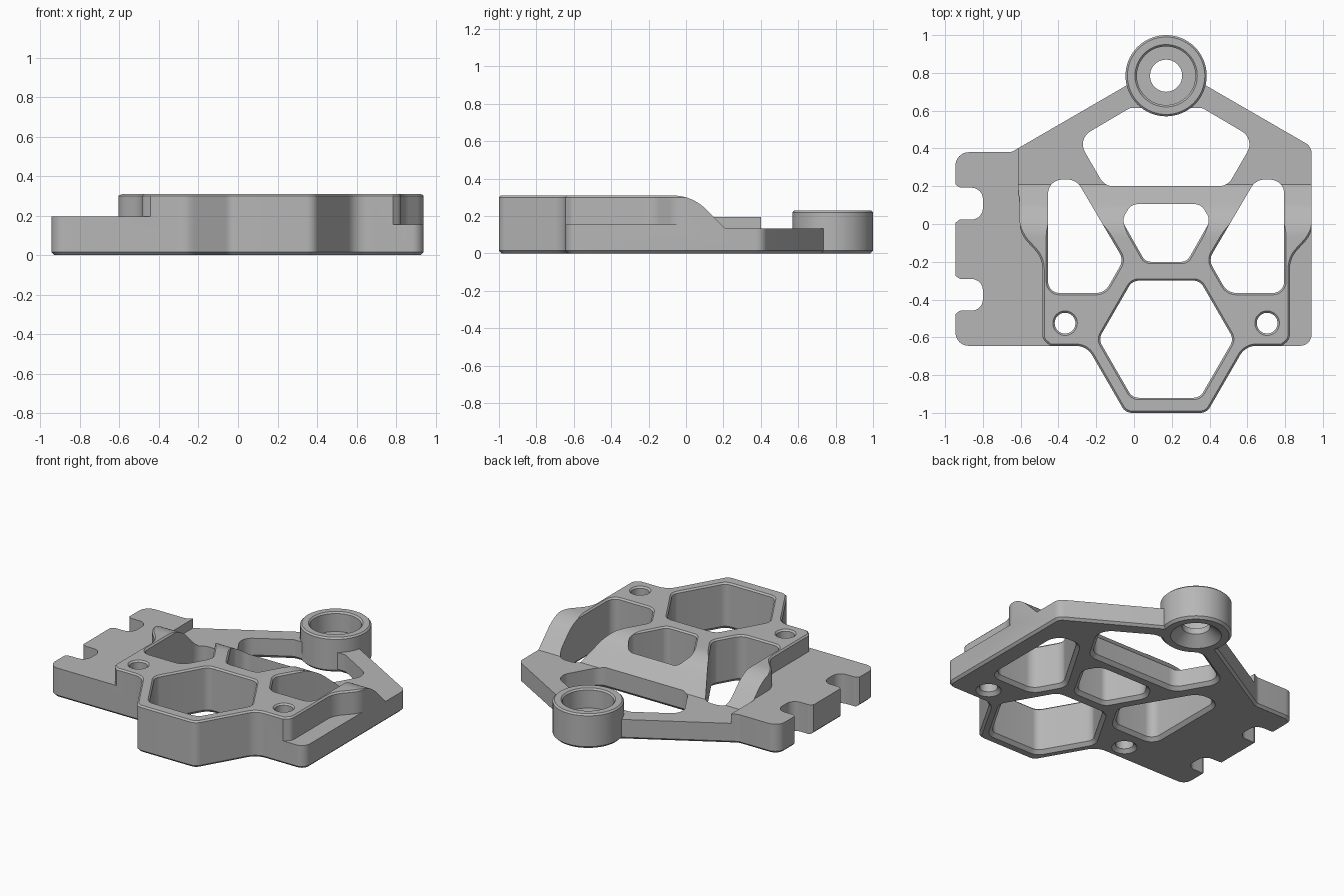
import bpy, bmesh, math
from mathutils import Vector, Matrix

cube = bpy.data.objects.get("Cube")
if cube:
    bpy.data.objects.remove(cube, do_unlink=True)

AXIS = 0.17    # symmetry line of the frame
TOP = 0.31

grey = bpy.data.materials.new("plain grey")
grey.use_nodes = True
grey.diffuse_color = (0.47, 0.47, 0.47, 1)
grey.node_tree.nodes["Principled BSDF"].inputs["Base Color"].default_value = (0.47, 0.47, 0.47, 1)


def rounded(corners, steps=8):
    """Corners (x, y, radius) to a counter-clockwise outline with arcs."""
    out = []
    n = len(corners)
    for i, (x, y, r) in enumerate(corners):
        p = Vector((x, y))
        a = Vector(corners[i - 1][:2]) - p
        b = Vector(corners[(i + 1) % n][:2]) - p
        if r == 0:
            out.append(p)
            continue
        half = a.angle(b) / 2
        t = min(r / math.tan(half), 0.49 * a.length, 0.49 * b.length)
        a.normalize()
        b.normalize()
        centre = p + (a + b).normalized() * t / math.cos(half)
        s, e = p + a * t - centre, p + b * t - centre
        a0 = math.atan2(s.y, s.x)
        turn = (math.atan2(e.y, e.x) - a0 + math.pi) % math.tau - math.pi
        for k in range(steps + 1):
            ang = a0 + turn * k / steps
            out.append(centre + s.length * Vector((math.cos(ang), math.sin(ang))))
    area = sum(p.cross(q) for p, q in zip(out, out[1:] + out[:1]))
    return out if area > 0 else out[::-1]


def circle(x, y, r, steps=48):
    return [Vector((x + r * math.cos(math.tau * k / steps),
                    y + r * math.sin(math.tau * k / steps))) for k in range(steps)]


def grow(pts, d):
    """Offset an outline outwards by d."""
    res = []
    for i, p in enumerate(pts):
        e1 = (p - pts[i - 1]).normalized()
        e2 = (pts[(i + 1) % len(pts)] - p).normalized()
        n1, n2 = Vector((e1.y, -e1.x)), Vector((e2.y, -e2.x))
        res.append(p + (n1 + n2) * d / (1 + n1.dot(n2)))
    return res


def prism(name, pts, levels, matrix=None):
    """Stack offset copies of an outline: levels are (z, offset)."""
    bm = bmesh.new()
    rings = [[bm.verts.new((p.x, p.y, z)) for p in grow(pts, d)] for z, d in levels]
    n = len(pts)
    for lo, hi in zip(rings, rings[1:]):
        for i in range(n):
            j = (i + 1) % n
            bm.faces.new((lo[i], lo[j], hi[j], hi[i]))
    bm.faces.new(rings[0][::-1])
    bm.faces.new(rings[-1])
    if matrix:
        bm.transform(matrix)
    bmesh.ops.recalc_face_normals(bm, faces=bm.faces)
    me = bpy.data.meshes.new(name)
    bm.to_mesh(me)
    bm.free()
    me.materials.append(grey)
    ob = bpy.data.objects.new(name, me)
    bpy.context.collection.objects.link(ob)
    return ob


def combine(target, tool, operation="DIFFERENCE"):
    tool.hide_render = True
    mod = target.modifiers.new("join", "BOOLEAN")
    mod.operation, mod.solver, mod.object = operation, "EXACT", tool
    bpy.context.view_layer.objects.active = target
    bpy.ops.object.modifier_apply(modifier=mod.name)
    bpy.data.objects.remove(tool, do_unlink=True)


def mirrored(corners):
    return [(2 * AXIS - x, y, r) for x, y, r in corners]


# Full outline at full height, chamfered
outline = [(-.945, -.645, .07), (-.25, -.645, .1), (-.045, -1, .06), (.385, -1, .06),
           (.59, -.645, .1), (.94, -.645, .06), (.94, .41, .06), (.17, .855, .1),
           (-.65, .38, .06), (-.945, .38, .07)]
frame = prism("bracket_frame", rounded(outline),
              [(0, -.015), (.015, 0), (TOP - .01, 0), (TOP, -.01)])

# Lowered side flanges with S-shaped shoulders
shoulder = [(-1.2, .6, 0), (-.605, .6, 0), (-.605, -.05, .15), (-.485, -.18, .15),
            (-.485, -.61, .05), (-.42, -.665, .05), (-.42, -1.2, 0), (-1.2, -1.2, 0)]
for side, floor in ((shoulder, .195), (mirrored(shoulder), .155)):
    combine(frame, prism("flange_cut", rounded(side),
                         [(floor, 0), (TOP - .01, 0), (TOP + .02, .03)]))

# Rear slope: rounded brow, straight ramp, then the thin arms
slope = [Vector((-.07 + .25 * math.sin(a), .06 + .25 * math.cos(a)))
         for a in (math.radians(45 * k / 10) for k in range(11))]
slope += [Vector(p) for p in ((.21, .133), (1.2, .133), (1.2, .6), (-.07, .6))]
yz_to_world = Matrix(((0, 0, 1, 0), (1, 0, 0, 0), (0, 1, 0, 0), (0, 0, 0, 1)))
combine(frame, prism("slope_cut", slope[::-1], [(-.612, 0), (1.2, 0)], yz_to_world))

# Windows and screw holes, flared at both faces
flare = [(-.01, .032), (.022, 0), (TOP - .01, 0), (TOP + .02, .03)]
side_window = [(-.455, -.365, .06), (-.155, -.365, .08), (-.055, -.19, .07),
               (-.305, .235, .08), (-.455, .235, .08)]
centre_window = [(.06, -.2, .05), (.28, -.2, .05), (.405, .02, .06),
                 (.355, .105, .06), (-.015, .105, .06), (-.065, .02, .06)]
hexagon = [(AXIS + .358 * math.cos(math.radians(60 * k)),
            -.61 + .358 * math.sin(math.radians(60 * k)), .06) for k in range(6)]
for window in (side_window, mirrored(side_window), centre_window, hexagon):
    combine(frame, prism("window_cut", rounded(window), flare))
rear_window = [(-.155, .2, .08), (.495, .2, .08), (.64, .45, .08),
               (.36, .615, .05), (-.02, .615, .05), (-.3, .45, .08)]
combine(frame, prism("rear_window_cut", rounded(rear_window), flare[:2] + [(.4, 0)]))
for x in (-.365, 2 * AXIS + .365):
    combine(frame, prism("screw_cut", circle(x, -.525, .055, 32), flare))

# Edge notches with eased mouths
for y in (.108, -.375):
    half = [(-1.1, .105, 0), (-.95, .105, 0), (-.922, .084, .02), (-.8, .084, .08)]
    notch = [(x, y + h, r) for x, h, r in half] + [(x, y - h, r) for x, h, r in half[::-1]]
    combine(frame, prism("notch_cut", rounded(notch), [(-.1, 0), (.5, 0)]))

# Raised boss with a recess, a through hole and an underside countersink
BOSS_Y = .785
combine(frame, prism("boss", circle(AXIS, BOSS_Y, .215, 64),
                     [(0, -.015), (.015, 0), (.22, 0), (.23, -.01)]), "UNION")
combine(frame, prism("boss_recess", circle(AXIS, BOSS_Y, .155, 64),
                     [(.1, 0), (.22, 0), (.25, .03)]))
combine(frame, prism("boss_hole", circle(AXIS, BOSS_Y, .085),
                     [(-.01, .08), (.06, 0), (.2, 0)]))

bpy.ops.object.select_all(action="DESELECT")
frame.select_set(True)
bpy.context.view_layer.objects.active = frame
bpy.ops.object.shade_smooth_by_angle(angle=math.radians(25))
